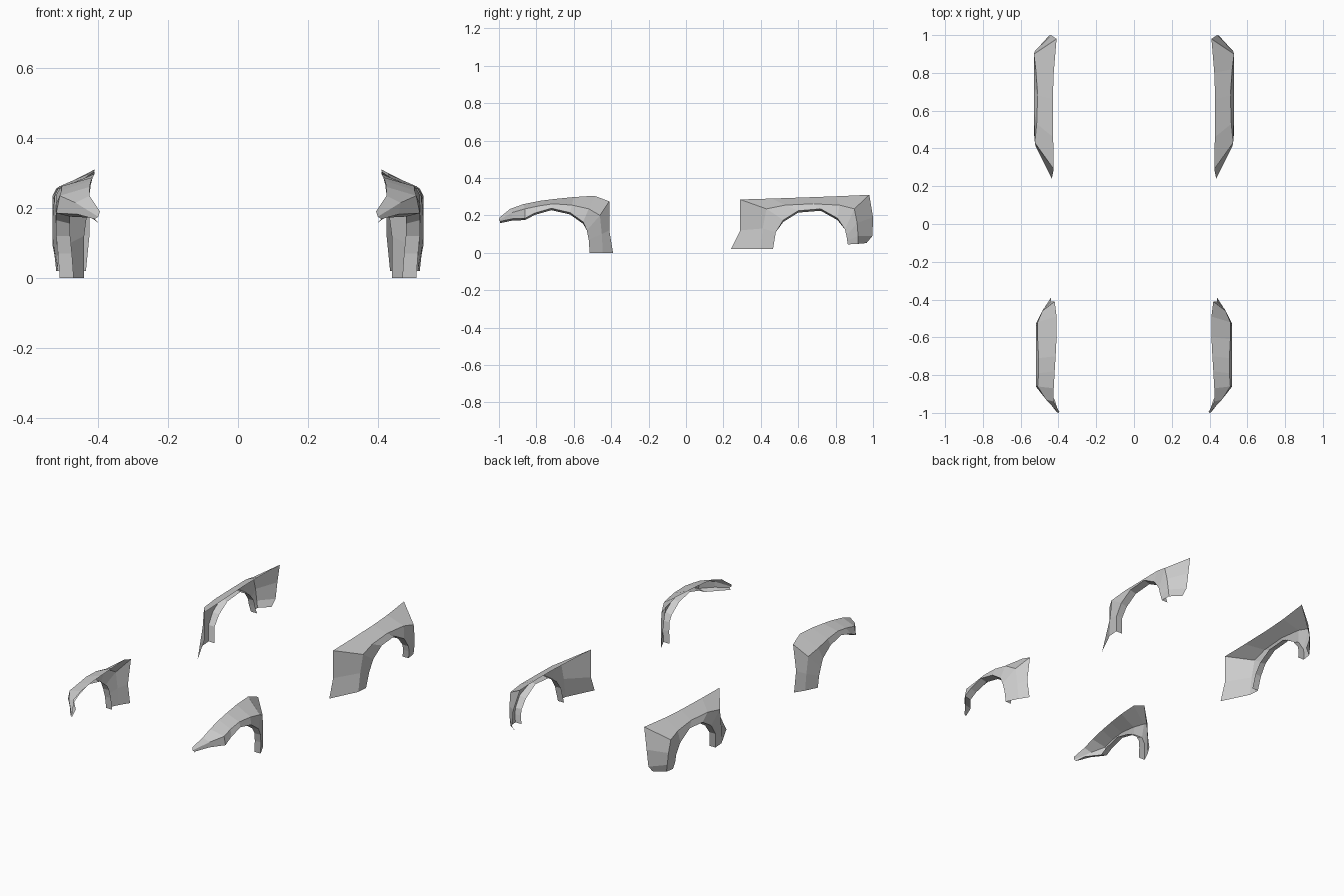
import bpy, bmesh

INSET = 0.04  # how far the wheel-arch lip folds inward


def fender(name, stations):
    """Skin body edge, shoulder and arch lip, station by station, then mirror."""
    bm = bmesh.new()
    rows = []
    for edge, shoulder, lip in stations:
        x, y, z = lip
        fold = (max(x - INSET, 0.40), y, z - (0.01 if z > 0.15 else 0.0))
        rows.append([bm.verts.new(p) for p in (edge, shoulder, lip, fold)])
    for a, b in zip(rows, rows[1:]):
        for i in range(3):
            bm.faces.new((a[i], a[i + 1], b[i + 1], b[i]))
    bmesh.ops.recalc_face_normals(bm, faces=bm.faces[:])
    # make the outer skin face outwards
    if sum(f.normal.x * f.calc_area() for f in bm.faces) < 0:
        bmesh.ops.reverse_faces(bm, faces=bm.faces[:])
    mesh = bpy.data.meshes.new(name)
    bm.to_mesh(mesh)
    bm.free()
    ob = bpy.data.objects.new(name, mesh)
    bpy.context.collection.objects.link(ob)
    ob.modifiers.new("Mirror", 'MIRROR').use_mirror_merge = False
    return ob


# Front pair: nose tip, over the arch, down the trailing leg
fender("front_fenders", [
    ((.395, -.995, .19), (.40, -1.0, .175), (.41, -.995, .168)),
    ((.425, -.94, .235), (.465, -.93, .215), (.46, -.93, .182)),
    ((.425, -.87, .26), (.51, -.86, .235), (.52, -.86, .185)),
    ((.42, -.78, .278), (.505, -.79, .25), (.52, -.81, .212)),
    ((.415, -.70, .288), (.505, -.71, .262), (.52, -.72, .238)),
    ((.41, -.60, .298), (.51, -.61, .255), (.52, -.62, .215)),
    ((.41, -.49, .305), (.51, -.52, .235), (.52, -.55, .165)),
    ((.42, -.41, .275), (.485, -.46, .20), (.52, -.53, .12)),
    ((.44, -.41, .12), (.48, -.45, .10), (.515, -.52, .07)),
    ((.44, -.39, 0), (.475, -.445, 0), (.51, -.515, 0)),
])

# Rear pair: leading leg, over the arch, down the tail corner
fender("rear_fenders", [
    ((.435, .24, .02), (.515, .40, .02), (.52, .465, .02)),
    ((.425, .29, .12), (.52, .41, .13), (.53, .48, .11)),
    ((.425, .29, .285), (.525, .43, .235), (.53, .52, .175)),
    ((.428, .46, .29), (.515, .53, .255), (.53, .60, .225)),
    ((.43, .66, .297), (.51, .68, .262), (.53, .72, .235)),
    ((.425, .80, .302), (.52, .82, .255), (.53, .81, .185)),
    ((.41, .98, .31), (.53, .90, .235), (.53, .85, .125)),
    ((.44, 1.0, .19), (.525, .915, .16), (.53, .858, .09)),
    ((.45, .997, .09), (.52, .92, .09), (.525, .862, .065)),
    ((.455, .965, .052), (.515, .92, .048), (.52, .865, .045)),
])
